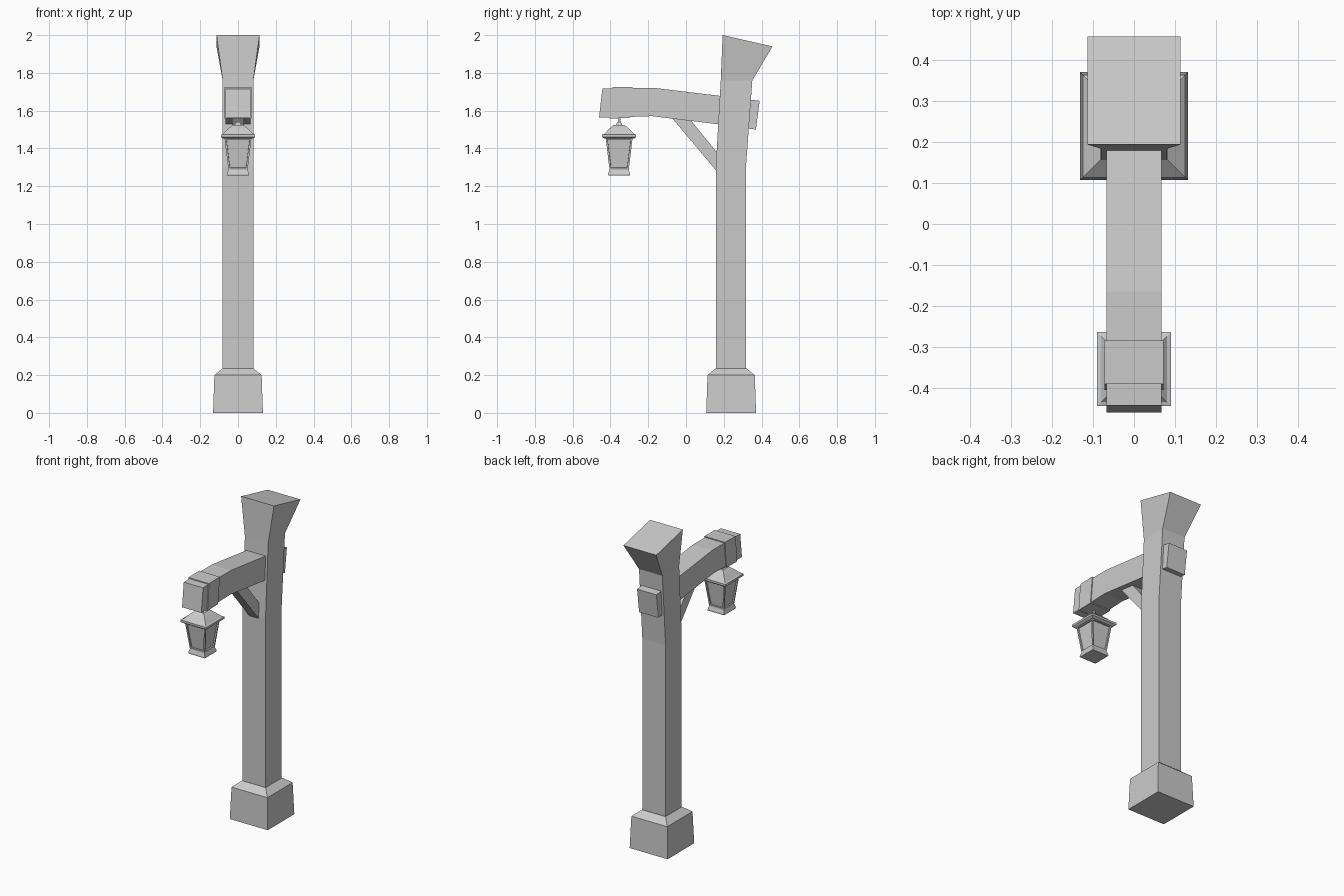
import bpy, bmesh

if "Cube" in bpy.data.objects:
    bpy.data.objects.remove(bpy.data.objects["Cube"])


def finish(bm, name):
    bmesh.ops.recalc_face_normals(bm, faces=bm.faces)
    me = bpy.data.meshes.new(name)
    bm.to_mesh(me)
    bm.free()
    ob = bpy.data.objects.new(name, me)
    bpy.context.collection.objects.link(ob)
    return ob


def loft(rings, name, inset_ring=None):
    """Skin a list of four-point rings and cap both ends."""
    bm = bmesh.new()
    vs = [[bm.verts.new(p) for p in r] for r in rings]
    panels = []
    for i in range(len(vs) - 1):
        for k in range(4):
            j = (k + 1) % 4
            f = bm.faces.new((vs[i][k], vs[i][j], vs[i + 1][j], vs[i + 1][k]))
            if i == inset_ring:
                panels.append(f)
    bm.faces.new(vs[0][::-1])
    bm.faces.new(vs[-1])
    bmesh.ops.recalc_face_normals(bm, faces=bm.faces)
    if panels:
        bmesh.ops.inset_individual(bm, faces=panels, thickness=0.013, depth=0)
        bmesh.ops.inset_individual(bm, faces=panels, thickness=0.001, depth=-0.008)
    return finish(bm, name)


def stack(sections, cy, name, inset_ring=None):
    """Square sections (half width, z) stacked around y = cy."""
    return loft([[(-h, cy - h, z), (h, cy - h, z), (h, cy + h, z), (-h, cy + h, z)]
                 for h, z in sections], name, inset_ring)


def post_ring(h, front, back):
    return [(-h, *front), (h, *front), (h, *back), (-h, *back)]


def beam(stations, name):
    """Stations: half width, bottom (y, z), top (y, z)."""
    return loft([post_ring(*s) for s in stations], name)


# Stone footing
stack([(0.132, 0), (0.125, 0.2), (0.082, 0.235)], 0.239, "footing")

# Post: straight shaft, slight lean, flared slanted top
loft([post_ring(0.081, (0.158, 0.2), (0.318, 0.2)),
      post_ring(0.081, (0.158, 1.31), (0.318, 1.31)),
      post_ring(0.081, (0.184, 1.76), (0.351, 1.76)),
      post_ring(0.114, (0.194, 2.0), (0.458, 1.94))], "post")

# Curved arm passing through the post
beam([(0.067, (-0.46, 1.565), (-0.443, 1.716)),
      (0.067, (-0.35, 1.565), (-0.34, 1.72)),
      (0.067, (-0.18, 1.571), (-0.165, 1.72)),
      (0.067, (0.18, 1.527), (0.2, 1.676)),
      (0.067, (0.37, 1.5), (0.39, 1.652))], "arm")

# Strap around the arm end
beam([(0.072, (-0.405, 1.559), (-0.39, 1.724)),
      (0.072, (-0.30, 1.561), (-0.284, 1.726))], "arm_strap")

# Diagonal brace
beam([(0.033, (0.20, 1.235), (0.20, 1.335)),
      (0.033, (-0.09, 1.58), (0.0, 1.58))], "brace")

# Lantern: hook, roof, paneled body
LY = -0.354
stack([(0.018, 1.52), (0.014, 1.533), (0.006, 1.54), (0.006, 1.57)], LY, "lantern_hook")
stack([(0.078, 1.452), (0.09, 1.46), (0.09, 1.473), (0.08, 1.476),
       (0.05, 1.507), (0.03, 1.524)], LY, "lantern_roof")
stack([(0.057, 1.258), (0.058, 1.265), (0.051, 1.287), (0.071, 1.455)],
      LY, "lantern_body", inset_ring=2)
